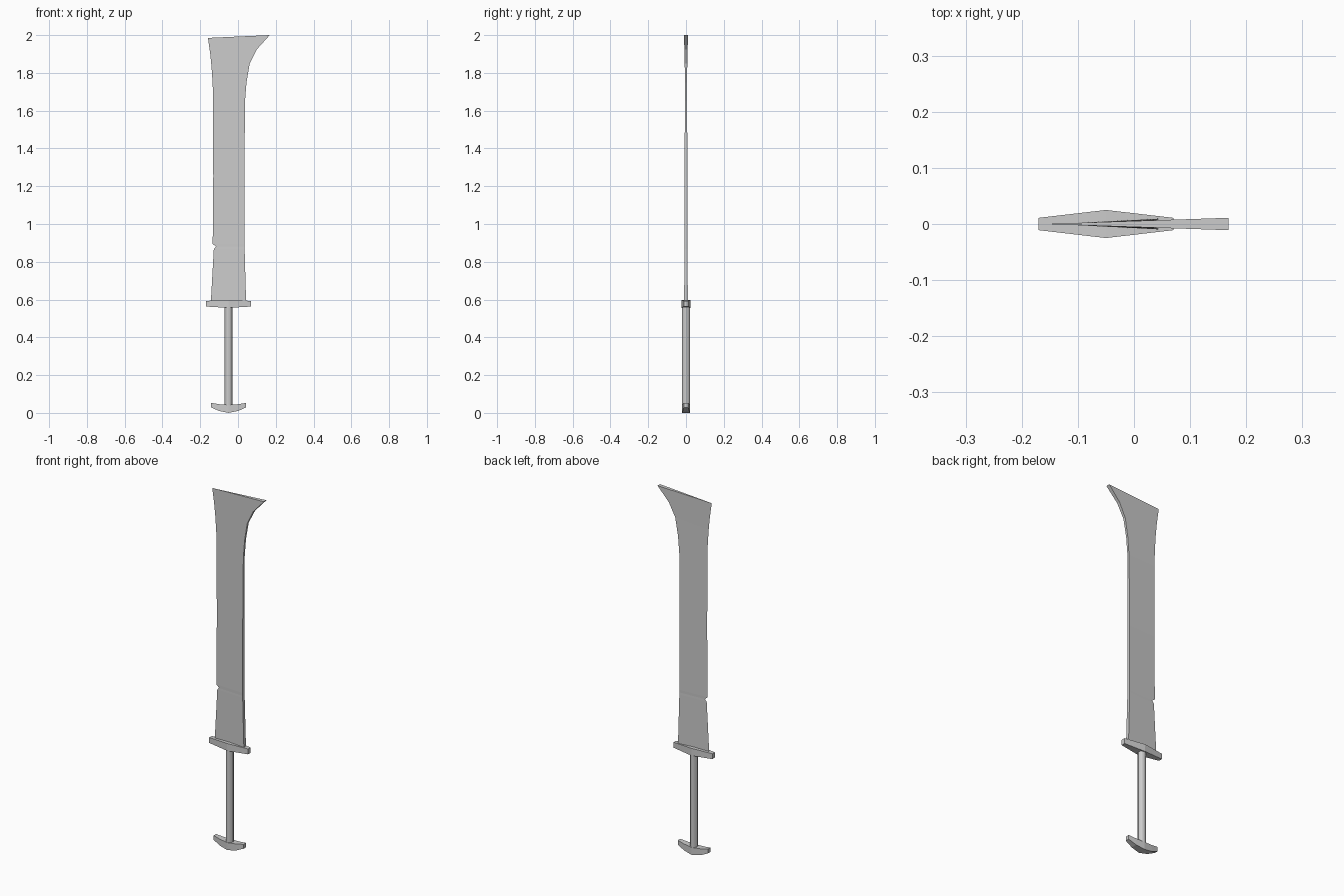
import bpy
import bmesh

if "Cube" in bpy.data.objects:
    bpy.data.objects.remove(bpy.data.objects["Cube"])

AXIS_X = -0.05  # centre line of the handle

steel = bpy.data.materials.new("grey steel")
steel.use_nodes = True
GREY = (0.6, 0.6, 0.6, 1)
steel.diffuse_color = GREY
steel.node_tree.nodes["Principled BSDF"].inputs["Base Color"].default_value = GREY


def loft(name, rings):
    """Skin a row of equal-sized rings of points and cap both ends."""
    bm = bmesh.new()
    rows = [[bm.verts.new(p) for p in ring] for ring in rings]
    n = len(rows[0])
    for a, b in zip(rows, rows[1:]):
        for i in range(n):
            j = (i + 1) % n
            bm.faces.new((a[i], a[j], b[j], b[i]))
    bm.faces.new(rows[0])
    bm.faces.new(rows[-1])
    bmesh.ops.recalc_face_normals(bm, faces=bm.faces)
    mesh = bpy.data.meshes.new(name)
    bm.to_mesh(mesh)
    bm.free()
    mesh.materials.append(steel)
    obj = bpy.data.objects.new(name, mesh)
    bpy.context.collection.objects.link(obj)
    return obj


def crossbar(name, half):
    """Symmetric bar from (offset, bottom, top, half depth), centre outwards."""
    row = [(-d, b, t, y) for d, b, t, y in reversed(half)]
    row += half if half[0][0] > 0 else half[1:]
    loft(name, [[(AXIS_X + d, -y, b), (AXIS_X + d, y, b),
                 (AXIS_X + d, y, t), (AXIS_X + d, -y, t)] for d, b, t, y in row])


# Blade: wedge section, sharp on -x, thick spine on +x, small nick in the edge
# (edge x, edge z, spine x, spine z, spine half thickness)
stations = [
    (-0.144, 0.58, 0.043, 0.58, 0.0095),
    (-0.128, 0.868, 0.035, 0.868, 0.0088),
    (-0.117, 0.88, 0.035, 0.88, 0.0088),
    (-0.134, 0.895, 0.035, 0.895, 0.0087),
    (-0.131, 1.25, 0.034, 1.25, 0.0075),
    (-0.132, 1.65, 0.037, 1.65, 0.006),
    (-0.134, 1.74, 0.045, 1.75, 0.006),
    (-0.140, 1.83, 0.062, 1.85, 0.0068),
    (-0.147, 1.90, 0.100, 1.925, 0.0085),
    (-0.159, 1.985, 0.168, 2.0, 0.011),
]
loft("blade", [[(ex, 0, ez), (sx, -h, sz), (sx, h, sz)]
               for ex, ez, sx, sz, h in stations])

# Guard and curved pommel
crossbar("guard", [(0, 0.556, 0.597, 0.025), (0.12, 0.563, 0.593, 0.011)])
crossbar("pommel", [(0, 0.0, 0.042, 0.022), (0.05, 0.01, 0.046, 0.017),
                    (0.093, 0.029, 0.053, 0.011)])

# Grip
bpy.ops.mesh.primitive_cylinder_add(vertices=12, radius=0.0205, depth=0.54,
                                    location=(AXIS_X, 0, 0.30))
grip = bpy.context.object
grip.name = "grip"
grip.data.materials.append(steel)
bpy.ops.object.shade_smooth_by_angle()
